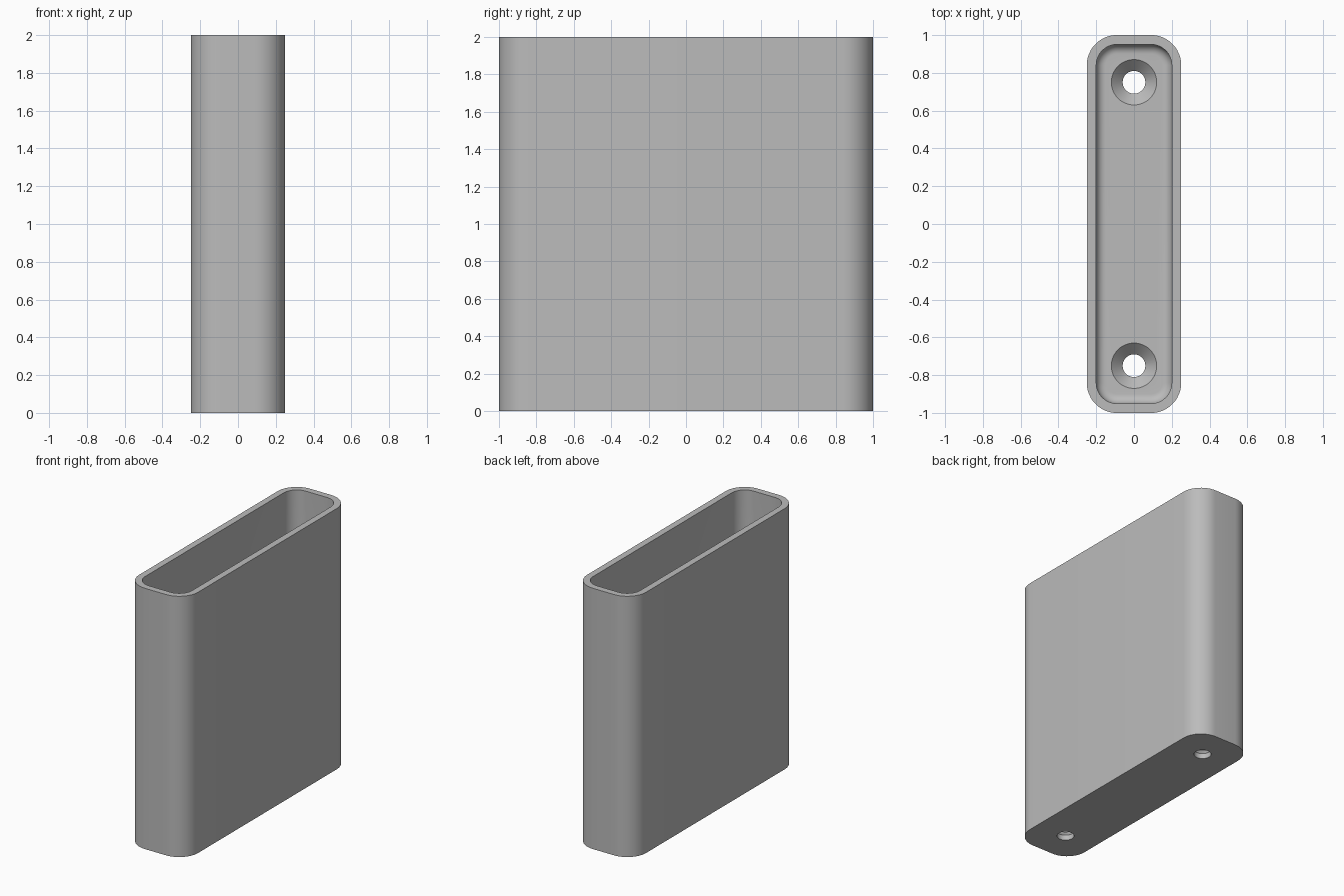
import bpy
import bmesh
from math import sin, cos, pi, radians

if "Cube" in bpy.data.objects:
    bpy.data.objects.remove(bpy.data.objects["Cube"])

WIDTH, DEPTH, HEIGHT = 0.5, 2.0, 2.0
CORNER, WALL, FLOOR, FILLET = 0.16, 0.05, 0.1, 0.05
HOLE_Y, HOLE_R, SINK_R = 0.75, 0.06, 0.12

grey = bpy.data.materials.new("plain grey")
grey.use_nodes = True
colour = (0.5, 0.5, 0.5, 1)
grey.diffuse_color = colour
grey.node_tree.nodes["Principled BSDF"].inputs["Base Color"].default_value = colour


def rounded_ring(inset, z, steps=12):
    """Rounded rectangle, inset from the outer wall."""
    r = CORNER - inset
    cx, cy = WIDTH / 2 - CORNER, DEPTH / 2 - CORNER
    points = []
    for i, (sx, sy) in enumerate([(1, 1), (-1, 1), (-1, -1), (1, -1)]):
        for k in range(steps + 1):
            a = (i + k / steps) * pi / 2
            points.append((sx * cx + r * cos(a), sy * cy + r * sin(a), z))
    return points


def circle_ring(r, z, y, steps=48):
    return [(r * cos(2 * pi * k / steps), y + r * sin(2 * pi * k / steps), z)
            for k in range(steps)]


def loft(name, rings):
    """Skin a stack of rings and cap both ends."""
    bm = bmesh.new()
    loops = [[bm.verts.new(p) for p in ring] for ring in rings]
    n = len(loops[0])
    for low, high in zip(loops, loops[1:]):
        for i in range(n):
            j = (i + 1) % n
            bm.faces.new((low[i], low[j], high[j], high[i]))
    bm.faces.new(loops[0][::-1])
    bm.faces.new(loops[-1])
    bmesh.ops.recalc_face_normals(bm, faces=bm.faces)
    mesh = bpy.data.meshes.new(name)
    bm.to_mesh(mesh)
    bm.free()
    obj = bpy.data.objects.new(name, mesh)
    bpy.context.collection.objects.link(obj)
    mesh.materials.append(grey)
    return obj


# Open holder: outer wall, rim, inner wall, filleted floor
rings = [rounded_ring(0, 0), rounded_ring(0, HEIGHT), rounded_ring(WALL, HEIGHT)]
for k in range(9):
    a = k / 8 * pi / 2
    rings.append(rounded_ring(WALL + FILLET * (1 - cos(a)),
                              FLOOR + FILLET * (1 - sin(a))))
holder = loft("holder_body", rings)

# Countersunk screw holes through the floor
bpy.context.view_layer.objects.active = holder
holder.select_set(True)
for side, y in (("front", -HOLE_Y), ("back", HOLE_Y)):
    cutter = loft(side + "_screw_hole_cutter", [
        circle_ring(HOLE_R, -0.1, y),
        circle_ring(HOLE_R, FLOOR - (SINK_R - HOLE_R), y),
        circle_ring(SINK_R, FLOOR, y),
        circle_ring(SINK_R, FLOOR + 0.1, y)])
    cutter.hide_render = True
    cut = holder.modifiers.new(side + " screw hole", "BOOLEAN")
    cut.operation = "DIFFERENCE"
    cut.solver = "EXACT"
    cut.object = cutter
    bpy.ops.object.modifier_apply(modifier=cut.name)
    bpy.data.objects.remove(cutter)

bpy.ops.object.shade_smooth_by_angle(angle=radians(30))
